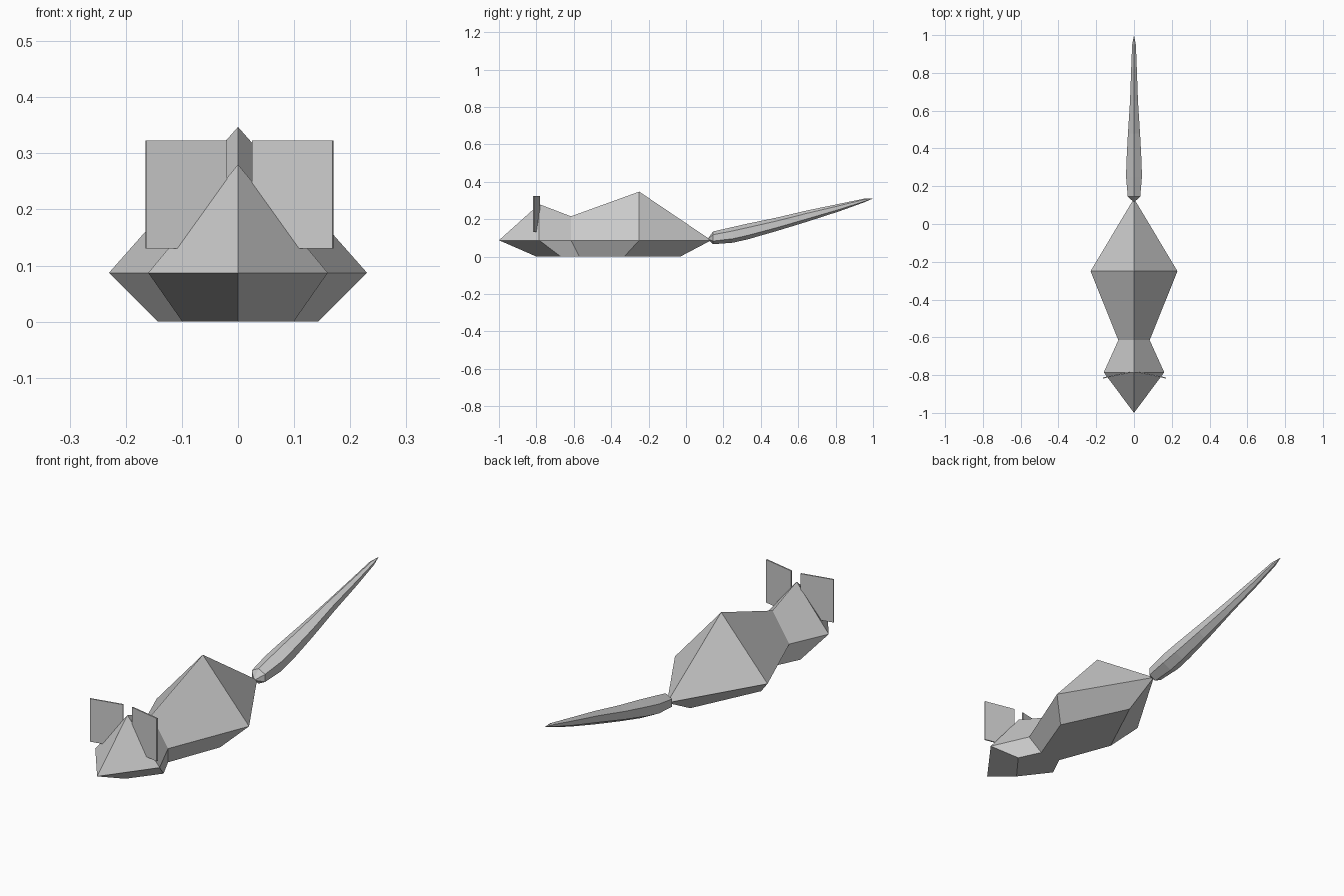
import bpy, math
from mathutils import Matrix

if "Cube" in bpy.data.objects:
    bpy.data.objects.remove(bpy.data.objects["Cube"], do_unlink=True)

grey = bpy.data.materials.new("light grey")
grey.use_nodes = True
grey.diffuse_color = (0.6, 0.6, 0.6, 1)
grey.node_tree.nodes["Principled BSDF"].inputs["Base Color"].default_value = (0.6, 0.6, 0.6, 1)


def build(name, verts, faces):
    mesh = bpy.data.meshes.new(name)
    mesh.from_pydata(verts, [], faces)
    mesh.materials.append(grey)
    obj = bpy.data.objects.new(name, mesh)
    bpy.context.collection.objects.link(obj)
    return obj


# Body: stations of (y, half width, ridge height, base y) from nose to rump
RIM = 0.087
NOSE, RUMP = (-1.0, -0.80), (0.135, -0.03)
stations = [(-0.785, 0.16, 0.28, -0.67),
            (-0.615, 0.083, 0.215, -0.57),
            (-0.25, 0.23, 0.347, -0.33)]
verts = [(0, NOSE[0], RIM), (0, NOSE[1], 0), (0, RUMP[0], RIM), (0, RUMP[1], 0)]
for y, w, top, base_y in stations:
    verts += [(0, y, top), (w, y, RIM), (w * 0.62, base_y, 0),
              (-w, y, RIM), (-w * 0.62, base_y, 0)]
n = len(stations)
ridge = [4 + 5 * i for i in range(n)]
faces = []
for rim_offset, flip in ((1, False), (3, True)):
    side = [(0, ridge[0] + rim_offset, ridge[0])]
    side.append((1, ridge[0] + rim_offset + 1, ridge[0] + rim_offset, 0))
    for a, b in zip(ridge, ridge[1:]):
        ra, rb = a + rim_offset, b + rim_offset
        side += [(a, ra, rb, b), (ra, ra + 1, rb + 1, rb)]
    last = ridge[-1]
    side.append((last, last + rim_offset, 2))
    side.append((last + rim_offset, last + rim_offset + 1, 3, 2))
    faces += [f[::-1] if flip else f for f in side]
left_base = [r + 2 for r in ridge]
right_base = [r + 4 for r in reversed(ridge)]
faces.append([1] + right_base[::-1] + [3] + left_base[::-1])
build("body", verts, faces)

# Tail: six-sided tapering loft of (y, centre z, half width, half height)
SIDES = 6
rings = [(0.145, 0.10, 0.033, 0.034), (0.25, 0.116, 0.042, 0.042),
         (0.33, 0.134, 0.040, 0.042), (0.48, 0.171, 0.032, 0.036),
         (0.65, 0.217, 0.021, 0.030), (0.82, 0.262, 0.015, 0.020),
         (0.95, 0.299, 0.010, 0.010)]
verts = [(0, 0.115, 0.093)]
for y, z, w, h in rings:
    for k in range(SIDES):
        a = math.tau * k / SIDES
        verts.append((w * math.sin(a) / math.sin(math.pi / 3), y, z + h * math.cos(a)))
verts.append((0, 1.0, 0.310))
tip = len(verts) - 1
faces = []
for k in range(SIDES):
    j = (k + 1) % SIDES
    faces.append((0, 1 + j, 1 + k))
    for r in range(len(rings) - 1):
        a, b = 1 + r * SIDES, 1 + (r + 1) * SIDES
        faces.append((a + k, a + j, b + j, b + k))
    end = tip - SIDES
    faces.append((end + k, end + j, tip))
build("tail", verts, faces)

# Ears: thin upright plates swept forward at their outer edges
for name, s, cx in (("left_ear", 1, 0.0975), ("right_ear", -1, -0.0925)):
    bpy.ops.mesh.primitive_cube_add(size=1)
    ear = bpy.context.object
    ear.name = name
    ear.data.transform(Matrix.Translation((cx, -0.80, 0.2265))
                       @ Matrix.Rotation(math.radians(-12 * s), 4, "Z")
                       @ Matrix.Diagonal((0.147, 0.006, 0.193, 1)))
    ear.data.materials.append(grey)
